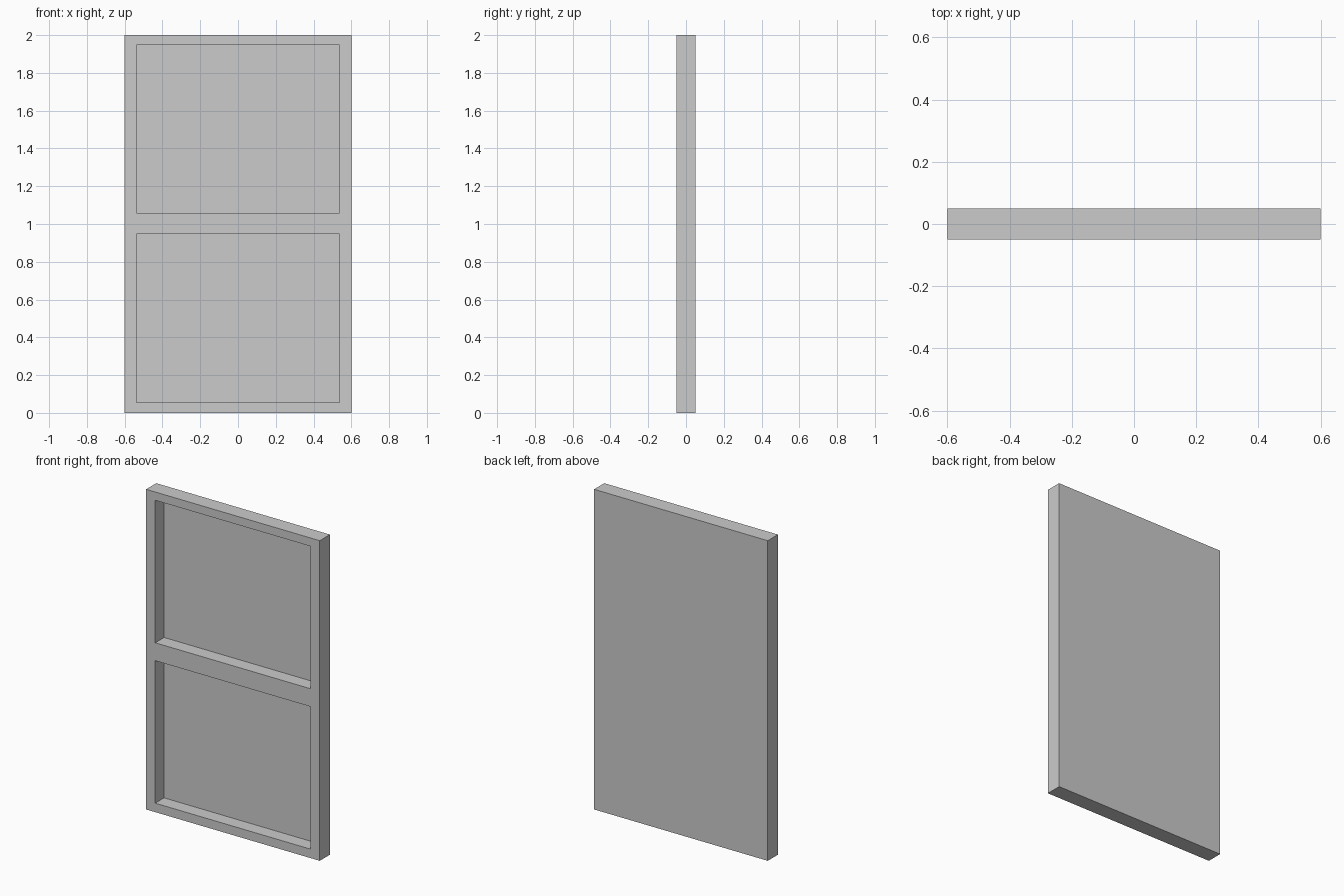
import bpy

if "Cube" in bpy.data.objects:
    bpy.data.objects.remove(bpy.data.objects["Cube"])

WIDTH, DEPTH, HEIGHT = 1.2, 0.1, 2.0
RECESS_DEPTH = 0.087
RECESS_HALF_WIDTH = 0.537
RECESS_SPANS = [(0.056, 0.946), (1.058, 1.948)]   # bottom and top of each panel


def box(name, lo, hi):
    centre = [(a + b) / 2 for a, b in zip(lo, hi)]
    bpy.ops.mesh.primitive_cube_add(size=1, location=centre)
    obj = bpy.context.object
    obj.name = name
    obj.scale = [b - a for a, b in zip(lo, hi)]
    bpy.ops.object.transform_apply(location=True, rotation=False, scale=True)
    return obj


# Solid slab with a plain back
front = -DEPTH / 2
panel = box("framed_panel", (-WIDTH / 2, front, 0), (WIDTH / 2, -front, HEIGHT))

# Two deep rectangular recesses in the front, leaving frame and middle rail
for bottom, top in RECESS_SPANS:
    cutter = box("recess_cutter", (-RECESS_HALF_WIDTH, front - 0.1, bottom),
                 (RECESS_HALF_WIDTH, front + RECESS_DEPTH, top))
    cutter.hide_render = True
    cut = panel.modifiers.new("recess", 'BOOLEAN')
    cut.operation = 'DIFFERENCE'
    cut.solver = 'EXACT'
    cut.object = cutter
    bpy.context.view_layer.objects.active = panel
    bpy.ops.object.modifier_apply(modifier=cut.name)
    bpy.data.objects.remove(cutter, do_unlink=True)
